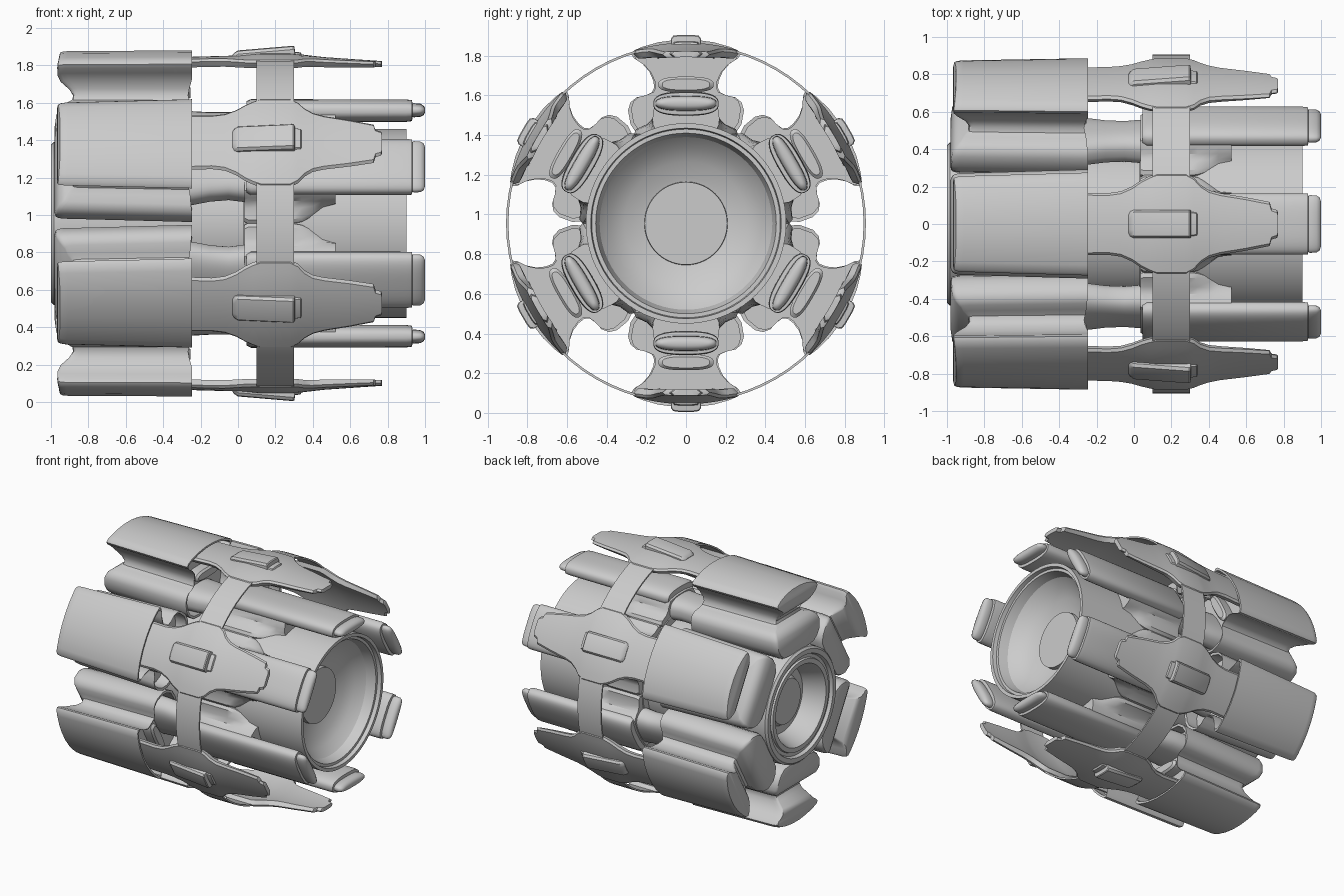
import bpy, bmesh, math
from mathutils import Vector

CZ = 0.955  # height of the long axis


def make(name, rings, closed_caps=True, copies=6, angle=30):
    """Loft closed rings; each ring pairs point i with N-1-i across its mirror line."""
    bm = bmesh.new()
    vs = [[bm.verts.new(p) for p in ring] for ring in rings]
    n = len(rings[0])
    for a, b in zip(vs, vs[1:]):
        for i in range(n):
            j = (i + 1) % n
            bm.faces.new((a[i], a[j], b[j], b[i]))
    if closed_caps:
        for ring in (vs[0], vs[-1]):
            for i in range(n // 2 - 1):
                bm.faces.new((ring[i], ring[i + 1], ring[n - 2 - i], ring[n - 1 - i]))
    else:
        for a, b in zip(vs[-1:], vs[:1]):
            for i in range(n):
                j = (i + 1) % n
                bm.faces.new((a[i], a[j], b[j], b[i]))
    finish(name, bm, copies, angle)


def finish(name, bm, copies, angle):
    bmesh.ops.remove_doubles(bm, verts=bm.verts, dist=1e-5)
    bmesh.ops.recalc_face_normals(bm, faces=bm.faces)
    me = bpy.data.meshes.new(name)
    bm.to_mesh(me)
    bm.free()
    for k in range(copies):
        ob = bpy.data.objects.new(f"{name}_{k + 1}" if copies > 1 else name, me)
        bpy.context.collection.objects.link(ob)
        ob.location.z = CZ
        ob.rotation_euler.x = k * math.pi / 3
        if k == 0:
            bpy.ops.object.select_all(action='DESELECT')
            ob.select_set(True)
            bpy.context.view_layer.objects.active = ob
            bpy.ops.object.shade_smooth_by_angle(angle=math.radians(angle))


def lathe(name, prof, seg=72):
    bm = bmesh.new()
    vs = [bm.verts.new((x, 0, r)) for x, r in prof]
    es = [bm.edges.new(p) for p in zip(vs, vs[1:])]
    bmesh.ops.spin(bm, geom=vs + es, cent=(0, 0, 0), axis=(1, 0, 0),
                   angle=2 * math.pi, steps=seg, use_duplicate=False)
    finish(name, bm, 1, 25)


def lerp(table, v):
    for (a, p), (b, q) in zip(table, table[1:]):
        if v <= b:
            return p + (q - p) * max(0, (v - a) / (b - a))
    return table[-1][1]


def oval(x, w, h, r, n=32, p=0.75):
    """Rounded oval section: w half-width, h half-height, r radial centre."""
    out = []
    for k in range(n):
        a = (k + 0.5) * 2 * math.pi / n
        c, s = math.cos(a), math.sin(a)
        out.append((x, w * math.copysign(abs(c) ** p, c), r + h * math.copysign(abs(s) ** p, s)))
    return out


def mirrored(half):
    return half + [(-t, r) for t, r in reversed(half)]


# Central core with nozzle bowl on the right and stepped recess on the left
lathe("core", [(-0.87, 0), (-0.87, 0.17), (-0.83, 0.19), (-0.83, 0.25), (-0.97, 0.30),
               (-0.99, 0.31), (-0.99, 0.345), (-0.975, 0.35), (-0.975, 0.375),
               (-1.0, 0.385), (-1.0, 0.42), (-0.985, 0.435), (-0.9, 0.44),
               (0.03, 0.43), (0.03, 0.485), (0.05, 0.505), (0.9, 0.505), (0.9, 0.48),
               (0.87, 0.475), (0.87, 0.455), (0.8, 0.435), (0.74, 0.38), (0.70, 0.31),
               (0.67, 0.23), (0.665, 0.21), (0.70, 0.208), (0.70, 0)])

# Thin outer hoop
lathe("outer_ring", [(0.1, 0.895), (0.1, 0.907), (0.3, 0.907), (0.3, 0.895), (0.1, 0.895)])

# Hourglass-section blocks around the left half
half = [(0.05, 0.925), (0.14, 0.913), (0.22, 0.89), (0.262, 0.872), (0.275, 0.852),
        (0.262, 0.832), (0.22, 0.805), (0.185, 0.765), (0.165, 0.72), (0.16, 0.685),
        (0.172, 0.66), (0.205, 0.645), (0.25, 0.635), (0.28, 0.61), (0.292, 0.57),
        (0.28, 0.5), (0.25, 0.455), (0.2, 0.42), (0.05, 0.41)]
block = mirrored(half)
left_end = [(0.42, -0.98), (0.55, -0.98), (0.62, -0.95), (0.66, -0.885), (0.70, -0.88),
            (0.76, -0.945), (0.80, -0.965), (0.86, -0.967), (0.92, -0.955)]


def block_ring(scale, taper, dx=None, x=None):
    out = []
    for t, r in block:
        xx = x if x is not None else lerp(left_end, r) + dx
        out.append((xx, t * scale * taper, 0.68 + (r - 0.68) * scale))
    return out


right = [(xx - 0.022 * math.exp(-((r - 0.69) / 0.05) ** 2), t, r)
         for xx, t, r in block_ring(1, 1, x=-0.245)]
inner = [(xx - 0.002, t * 0.94, 0.68 + (r - 0.68) * 0.94) for xx, t, r in right]
deep = [(-0.34, t, r) for xx, t, r in inner]
make("side_block", [block_ring(0.9, 0.94, 0), block_ring(0.95, 0.94, 0.004),
                    block_ring(0.975, 0.94, 0.018), block_ring(0.985, 0.945, 0.045),
                    right, inner, deep], angle=40)

# Oval boss in the open end of each block
make("block_boss", [oval(-0.36, 0.14, 0.04, 0.70), oval(-0.27, 0.14, 0.04, 0.70),
                    oval(-0.255, 0.12, 0.028, 0.70)])

# Waisted pipes between blocks and pods
make("link_pipe", [oval(x, w, h, 0.51) for x, w, h in
                   [(-0.36, 0.17, 0.095), (-0.24, 0.165, 0.09), (-0.15, 0.145, 0.085),
                    (-0.05, 0.135, 0.085), (0.06, 0.15, 0.09)]])

# Flared fairings where pods meet the core
rings = []
for x, b, top in [(0.035, 0.25, 0.575), (0.055, 0.262, 0.59), (0.28, 0.262, 0.60), (0.34, 0.25, 0.60),
                  (0.40, 0.215, 0.60), (0.45, 0.185, 0.60), (0.52, 0.165, 0.60)]:
    sec = mirrored([(0.05, top + 0.03), (0.14, top + 0.015), (0.165, top - 0.03),
                    (0.168, 0.53), (0.168 + (b - 0.168) * 0.3, 0.50),
                    (b - 0.01, 0.475), (b, 0.45), (b * 0.9, 0.40)])
    rings.append([(x, t, r) for t, r in sec])
make("pod_fairing", rings, angle=35)

# Long flattened pods with rounded end caps
make("pod", [oval(x, w, h, 0.603) for x, w, h in
             [(0.045, 0.15, 0.05), (0.07, 0.165, 0.062), (0.90, 0.165, 0.06),
              (0.93, 0.163, 0.056), (0.932, 0.15, 0.044)]], angle=35)
make("pod_cap", [oval(x, w, h, 0.605) for x, w, h in
                 [(0.92, 0.142, 0.032), (0.94, 0.155, 0.038), (0.975, 0.153, 0.035),
                  (0.992, 0.143, 0.026), (1.0, 0.12, 0.012)]], angle=40)

# Curved arm plates that carry the hoop
rings = []
plan = [(-0.36, 0.17), (-0.25, 0.17), (-0.14, 0.168), (-0.07, 0.178), (-0.01, 0.205), (0.04, 0.24),
        (0.08, 0.262), (0.12, 0.278), (0.28, 0.278), (0.32, 0.255), (0.355, 0.215), (0.40, 0.185),
        (0.46, 0.168), (0.60, 0.145), (0.725, 0.12), (0.735, 0.085), (0.765, 0.075), (0.77, 0.06)]
for x, w in plan:
    R = lerp([(-0.36, 0.888), (0, 0.898), (0.12, 0.911), (0.28, 0.911), (0.45, 0.89), (0.77, 0.868)], x)
    thick = lerp([(-0.36, 0.045), (0.4, 0.045), (0.77, 0.03)], x)
    ring = []
    for rad, ww in ((R - 0.012, w), (R, w - 0.015)):
        ring.append((rad, -ww))
    ring += [(R, (w - 0.015) * k / 5) for k in range(-4, 5)]
    ring += [(R, w - 0.015), (R - 0.012, w)]
    under = [(R - thick, (w - 0.02) * k / 6) for k in range(6, -7, -1)]
    rings.append([(x, rad * math.sin(t / R), rad * math.cos(t / R)) for rad, t in ring + under])
make("arm_plate", rings, angle=35)

# Wedge-shaped raised bumps on the arm plates
rings = []
for x, top, w in [(-0.03, 0.90, 0.055), (-0.02, 0.912, 0.068), (0.0, 0.925, 0.075), (0.295, 0.95, 0.076),
                  (0.302, 0.945, 0.074), (0.305, 0.918, 0.07), (0.335, 0.914, 0.066), (0.342, 0.90, 0.06)]:
    sec = mirrored([(w * 0.45, top), (w * 0.85, top - 0.004), (w, top - 0.02), (w, 0.87)])
    rings.append([(x, t, r) for t, r in sec])
make("arm_bump", rings, angle=30)
